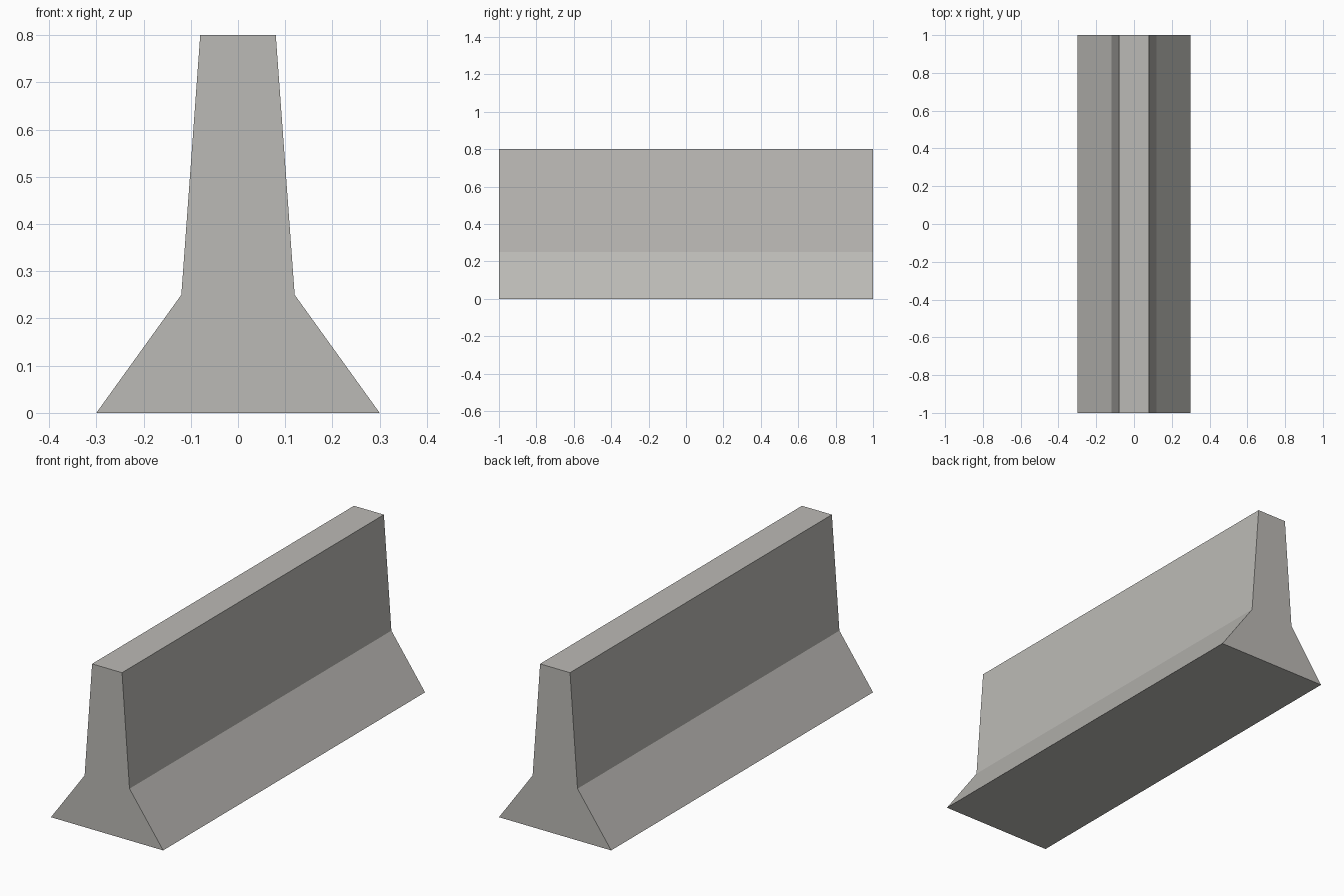
import bpy
import bmesh

if "Cube" in bpy.data.objects:
    bpy.data.objects.remove(bpy.data.objects["Cube"], do_unlink=True)

LENGTH = 2.0

# Concrete material
colour = (0.50, 0.49, 0.465, 1.0)
concrete = bpy.data.materials.new("concrete_grey")
concrete.use_nodes = True
concrete.diffuse_color = colour
bsdf = next(n for n in concrete.node_tree.nodes if n.type == 'BSDF_PRINCIPLED')
bsdf.inputs["Base Color"].default_value = colour

# Half profile (x, z) from foot to top, mirrored into a closed section
half = [(0.30, 0.0), (0.12, 0.25), (0.08, 0.80)]
section = half + [(-x, z) for x, z in reversed(half)]

# Extrude the section along y to form the barrier
bm = bmesh.new()
front = bm.faces.new([bm.verts.new((x, -LENGTH / 2, z)) for x, z in section])
extruded = bmesh.ops.extrude_face_region(bm, geom=[front], use_keep_orig=True)
back_verts = [g for g in extruded["geom"] if isinstance(g, bmesh.types.BMVert)]
bmesh.ops.translate(bm, verts=back_verts, vec=(0, LENGTH, 0))
bmesh.ops.recalc_face_normals(bm, faces=bm.faces)

mesh = bpy.data.meshes.new("road_barrier")
bm.to_mesh(mesh)
bm.free()
mesh.materials.append(concrete)
barrier = bpy.data.objects.new("road_barrier", mesh)
bpy.context.collection.objects.link(barrier)
